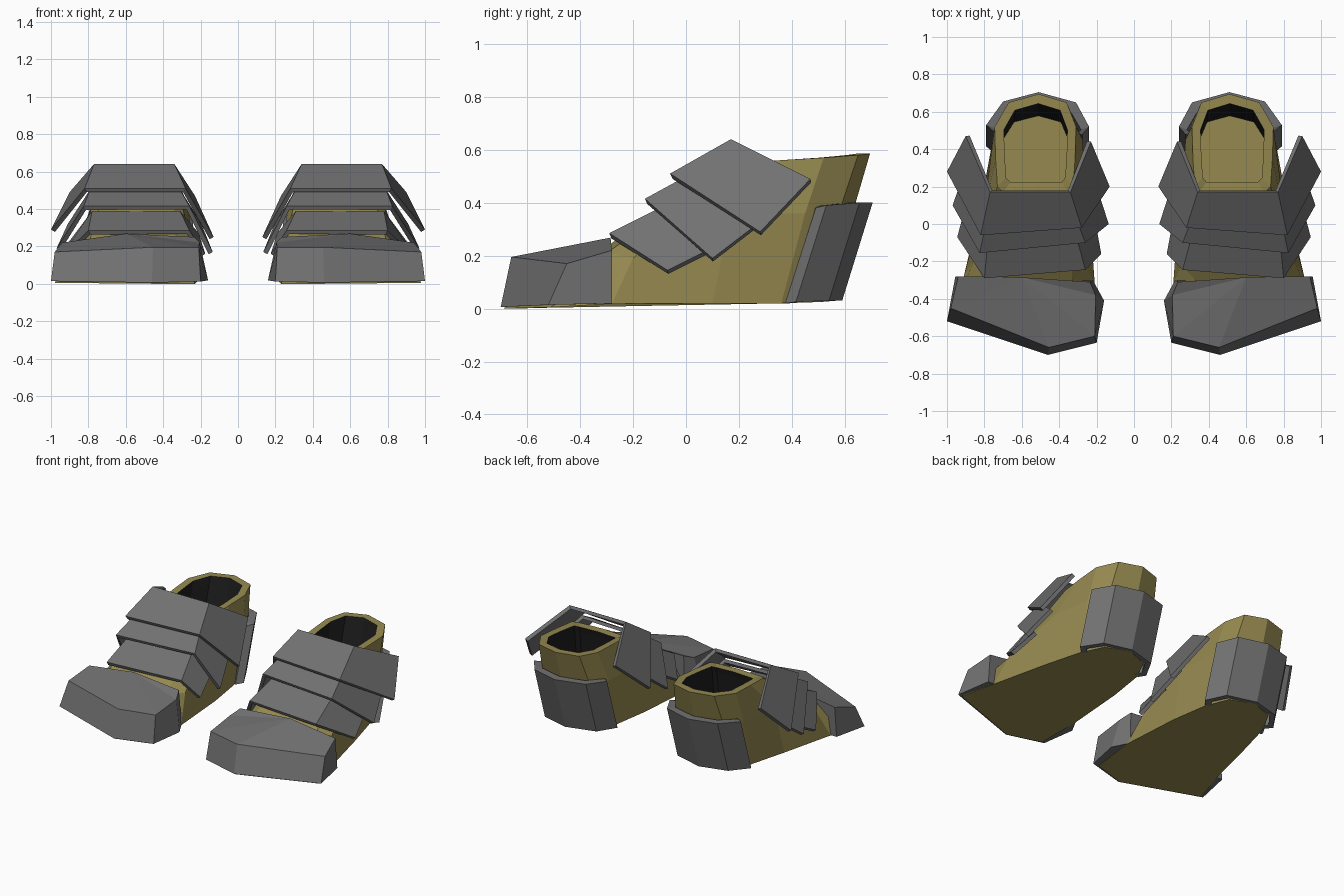
import bpy, bmesh

if "Cube" in bpy.data.objects:
    bpy.data.objects.remove(bpy.data.objects["Cube"])


def material(name, rgb):
    m = bpy.data.materials.new(name)
    m.diffuse_color = (*rgb, 1)
    m.use_nodes = True
    m.node_tree.nodes["Principled BSDF"].inputs["Base Color"].default_value = m.diffuse_color
    return m


GREY = material("armour_grey", (0.165, 0.165, 0.165))
KHAKI = material("khaki", (0.30, 0.25, 0.08))
BLACK = material("lining_black", (0.012, 0.012, 0.012))


def make(name, verts, faces, mats, thickness=0, recalc=True):
    """One boot part, mirrored to give the pair."""
    me = bpy.data.meshes.new(name)
    me.from_pydata(verts, [], faces)
    for m in mats:
        me.materials.append(m)
    if recalc:
        bm = bmesh.new()
        bm.from_mesh(me)
        bmesh.ops.recalc_face_normals(bm, faces=bm.faces)
        bm.to_mesh(me)
        bm.free()
    ob = bpy.data.objects.new(name, me)
    bpy.context.collection.objects.link(ob)
    if thickness:
        s = ob.modifiers.new("thickness", 'SOLIDIFY')
        s.thickness = thickness
        s.offset = -1
    ob.modifiers.new("pair", 'MIRROR').use_mirror_merge = False
    return ob


def loft(rings, cap_ends=True, loop=False):
    """Join equal-length closed rings with quads."""
    n, k = len(rings[0]), len(rings)
    verts = [p for r in rings for p in r]
    faces = []
    for j in range(k if loop else k - 1):
        a, b = j * n, ((j + 1) % k) * n
        faces += [(a + i, a + (i + 1) % n, b + (i + 1) % n, b + i) for i in range(n)]
    if cap_ends:
        faces.append(tuple(range(n)))
        faces.append(tuple(range((k - 1) * n, k * n)))
    return verts, faces


# Boot body: sole, ankle line, collar rim, then down the inside to the insole
sole = [(.23, -.62, .0), (.46, -.69, .0), (.98, -.51, .005), (.91, -.28, .018),
        (.82, .1, .02), (.75, .36, .02), (.67, .51, .025), (.51, .57, .03),
        (.35, .51, .025), (.28, .36, .02), (.24, .1, .02), (.21, -.32, .018)]
ankle = [(.33, -.30, .21), (.55, -.30, .235), (.80, -.30, .21), (.86, -.20, .19),
         (.79, .17, .36), (.755, .45, .36), (.69, .58, .37), (.51, .635, .38),
         (.33, .58, .37), (.275, .45, .36), (.26, .15, .36), (.25, -.22, .19)]
rim = [(.35, .17, .54), (.52, .17, .545), (.70, .17, .54), (.73, .20, .55),
       (.74, .35, .56), (.745, .52, .57), (.67, .65, .58), (.51, .695, .585),
       (.36, .65, .58), (.31, .52, .57), (.315, .35, .56), (.325, .20, .55)]
inner_rim = [(.52 + (x - .52) * .78, .44 + (y - .44) * .80, z) for x, y, z in rim]
lining_top = [(x, y - .01, z - .04) for x, y, z in inner_rim]
insole = [(.52 + (x - .52) * .95, .39 + (y - .44) * .74, .32) for x, y, z in rim]
insole = [(.52 + (x - .52) * .85, y, z) for x, y, z in insole]
v, f = loft([sole, ankle, rim, inner_rim, lining_top, insole])
body = make("boot_body", v, f, [KHAKI, BLACK])
n = len(sole)
for p in body.data.polygons:      # inside wall between lining top and insole
    if min(p.vertices) >= 3 * n and min(p.vertices) < 5 * n:
        p.material_index = 1

# Toe cap: walls, a fan-shaped top and a closed back
low = [(.22, -.30, .02), (.16, -.41, .018), (.20, -.635, .012), (.46, -.70, .006),
       (1.0, -.52, .014), (.955, -.28, .02)]
top = [(.235, -.31, .25), (.205, -.38, .22), (.21, -.60, .195), (.455, -.66, .195),
       (.98, -.45, .17), (.94, -.28, .22)]
peak = (.60, -.285, .268)
faces = [(i, i + 1, i + 7, i + 6) for i in range(5)]
faces += [(i + 6, i + 7, 12) for i in range(5)]
faces += [(0, 6, 12, 11, 5), tuple(range(6))]
make("toe_cap", low + top + [peak], faces, [GREY])

# Heel guard: a leaning wrap-around wall
arc = [(.745, .49, .38), (.79, .53, .39), (.70, .655, .40), (.51, .705, .40),
       (.31, .65, .40), (.24, .52, .39), (.275, .48, .38)]
k = len(arc)


def inset(points):
    return [(.51 + (x - .51) * .84, .45 + (y - .45) * .78, z) for x, y, z in points]


def lowered(points):
    return [(x, y - .115, .02 + (z - .38) * .5) for x, y, z in points]


rings = [arc, inset(arc), inset(lowered(arc)), lowered(arc)]
v = [p for r in rings for p in r]
f = []
for j in range(4):
    a, b = j * k, ((j + 1) % 4) * k
    f += [(a + i, a + i + 1, b + i + 1, b + i) for i in range(k - 1)]
f += [(0, k, 2 * k, 3 * k), (k - 1, 2 * k - 1, 3 * k - 1, 4 * k - 1)]
make("heel_guard", v, f, [GREY])


# Instep plates: flat middle with a wing folded down on each side
def plate(name, inner, outer):
    """inner / outer: wing back, wing bottom, front fold, back fold."""
    make(name, inner + outer,
         [(0, 1, 2, 3), (3, 2, 6, 7), (7, 6, 5, 4)], [GREY], .025, recalc=False)


plate("upper_instep_plate",
      [(.23, .44, .47), (.13, .20, .25), (.28, -.02, .51), (.34, .17, .64)],
      [(.90, .47, .49), (1.0, .28, .29), (.82, -.06, .51), (.77, .17, .64)])
plate("middle_instep_plate",
      [(.20, .20, .33), (.135, .0, .17), (.26, -.10, .415), (.31, .03, .505)],
      [(.91, .27, .32), (.97, .10, .19), (.825, -.155, .415), (.79, .01, .505)])
plate("lower_instep_plate",
      [(.21, .03, .27), (.175, -.16, .16), (.26, -.245, .285), (.31, -.06, .39)],
      [(.90, .10, .23), (.945, -.07, .145), (.80, -.29, .285), (.78, -.08, .39)])
